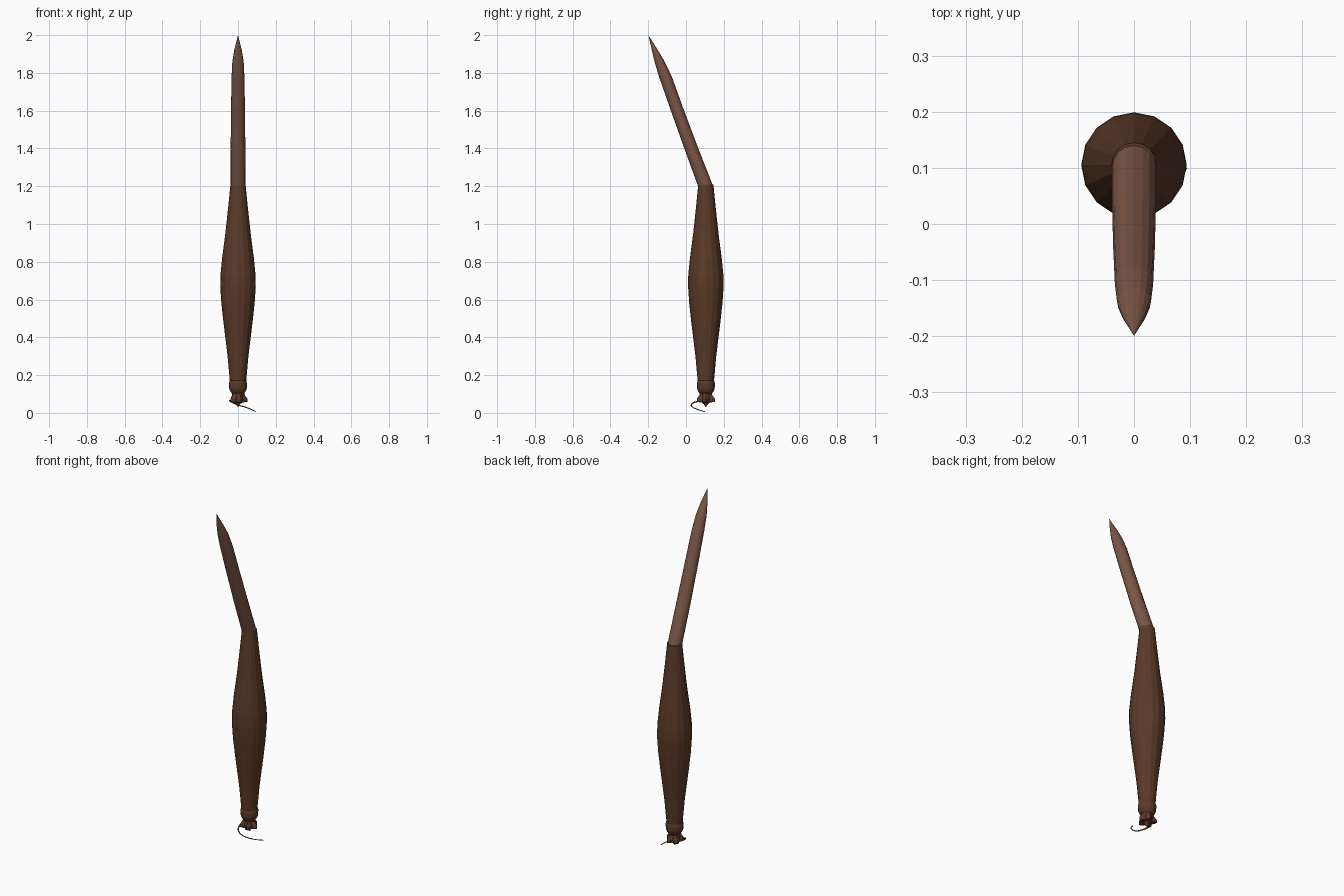
import bpy, bmesh, math

if "Cube" in bpy.data.objects:
    bpy.data.objects.remove(bpy.data.objects["Cube"])

def material(name, rgb):
    m = bpy.data.materials.new(name)
    m.diffuse_color = (*rgb, 1)
    m.use_nodes = True
    m.node_tree.nodes["Principled BSDF"].inputs["Base Color"].default_value = m.diffuse_color
    return m

dark_wood = material("dark brown", (0.105, 0.042, 0.021))
light_wood = material("light brown", (0.20, 0.094, 0.062))
CY = 0.105   # shaft axis offset in y

def loft(name, rings, mat, sides=16, lobe=None):
    """Skin rings of (z, y centre, x radius, y radius, lobe depth); a zero radius makes a tip."""
    bm = bmesh.new()
    prev = None
    for z, yc, rx, ry, depth in rings:
        if rx == 0:
            ring = [bm.verts.new((0, yc, z))]
        else:
            ring = []
            for i in range(sides):
                a = 2 * math.pi * i / sides
                k = 1 + depth * math.cos(lobe * a) if lobe else 1
                ring.append(bm.verts.new((rx * k * math.cos(a), yc + ry * k * math.sin(a), z)))
        if prev is None:
            if len(ring) > 1:
                bm.faces.new(ring)
        else:
            for i in range(sides):
                j = (i + 1) % sides
                if len(ring) == 1:
                    bm.faces.new((prev[i], prev[j], ring[0]))
                elif len(prev) == 1:
                    bm.faces.new((prev[0], ring[j], ring[i]))
                else:
                    bm.faces.new((prev[i], prev[j], ring[j], ring[i]))
        prev = ring
    if len(prev) > 1:
        bm.faces.new(prev)
    bmesh.ops.recalc_face_normals(bm, faces=bm.faces)
    me = bpy.data.meshes.new(name)
    bm.to_mesh(me)
    bm.free()
    me.materials.append(mat)
    ob = bpy.data.objects.new(name, me)
    bpy.context.collection.objects.link(ob)
    return ob

def turned(name, profile, mat, **kw):
    return loft(name, [(z, CY, r, r, 0) for z, r in profile], mat, **kw)

# Swelling handle
turned("handle", [(0.165, 0.043), (0.30, 0.055), (0.48, 0.077), (0.58, 0.088),
                  (0.67, 0.094), (0.73, 0.093), (0.82, 0.084), (0.95, 0.067),
                  (1.08, 0.053), (1.21, 0.040)], dark_wood)

# Rounded collar below the handle
turned("collar", [(0.10, 0.030), (0.112, 0.040), (0.13, 0.047), (0.155, 0.048),
                  (0.17, 0.044), (0.178, 0.036)], dark_wood)

# Leaning spike with a sharp tip
loft("spike", [(1.205, 0.102, 0.039, 0.040, 0), (1.40, 0.028, 0.039, 0.037, 0),
               (1.60, -0.045, 0.037, 0.035, 0), (1.78, -0.109, 0.034, 0.034, 0),
               (1.86, -0.140, 0.030, 0.027, 0), (1.92, -0.165, 0.020, 0.016, 0),
               (2.0, -0.199, 0, 0, 0)], light_wood)

# Flared, lobed end with a small point
loft("lobed_end", [(0.03, CY, 0, 0, 0), (0.045, CY, 0.010, 0.010, 0),
                   (0.055, CY, 0.020, 0.020, 0.1), (0.058, CY, 0.040, 0.040, 0.25),
                   (0.075, CY, 0.041, 0.041, 0.22), (0.092, CY, 0.033, 0.033, 0.12),
                   (0.115, CY, 0.031, 0.031, 0)], dark_wood, sides=20, lobe=5)

# Thin curling tendril
cu = bpy.data.curves.new("tendril", 'CURVE')
cu.dimensions = '3D'
cu.bevel_depth = 0.004
cu.bevel_resolution = 1
cu.resolution_u = 4
cu.use_fill_caps = True
path = [(-0.045, 0.085, 0.065), (-0.030, 0.045, 0.056), (0.0, 0.028, 0.042),
        (0.040, 0.036, 0.030), (0.072, 0.062, 0.018), (0.093, 0.100, 0.006)]
sp = cu.splines.new('BEZIER')
sp.bezier_points.add(len(path) - 1)
for i, (bp, co) in enumerate(zip(sp.bezier_points, path)):
    bp.co = co
    bp.handle_left_type = bp.handle_right_type = 'AUTO'
    bp.radius = 1.0 - 0.1 * i
cu.materials.append(dark_wood)
bpy.context.collection.objects.link(bpy.data.objects.new("tendril", cu))
